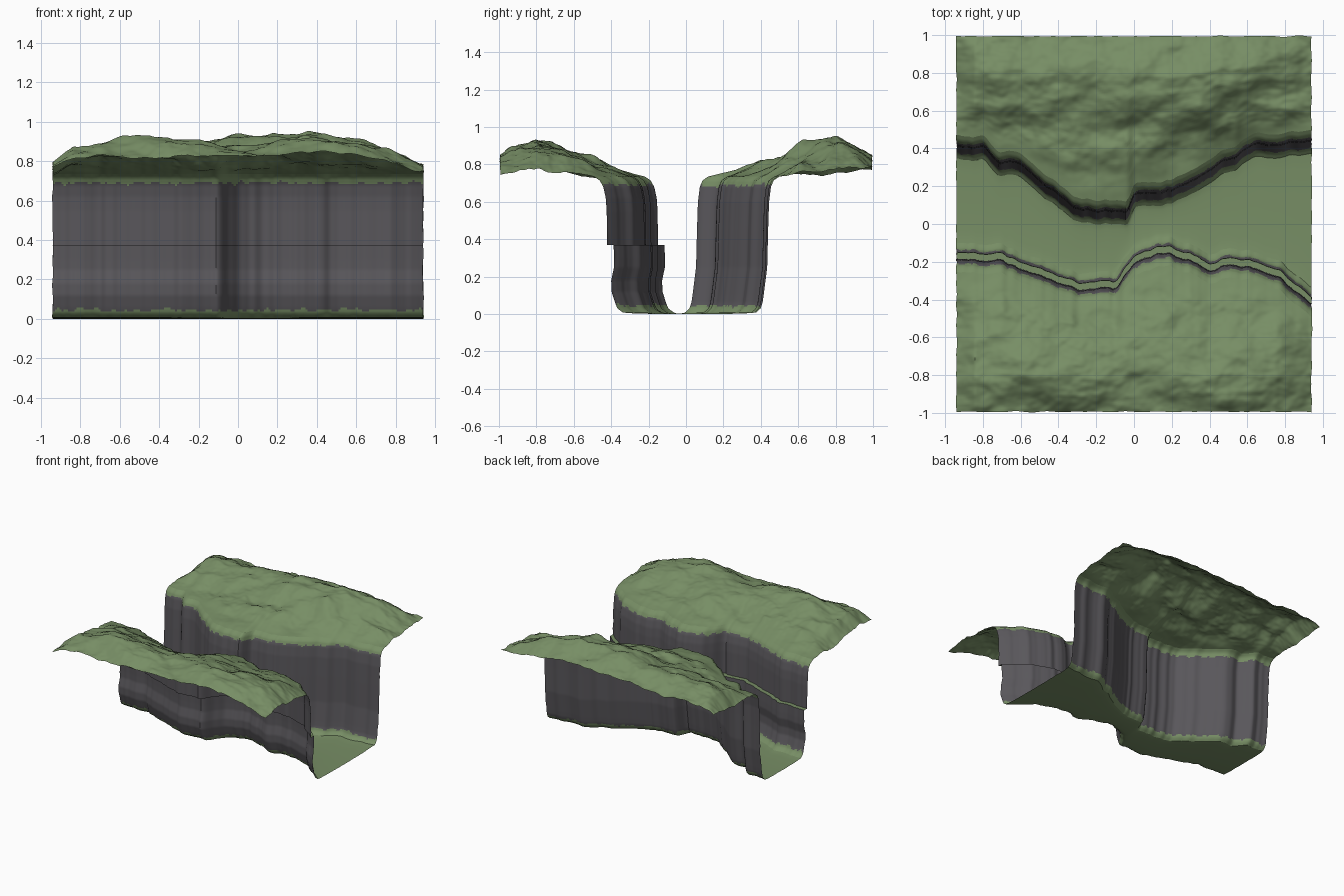
import bpy, math, random
from mathutils import Vector, noise

if "Cube" in bpy.data.objects:
    bpy.data.objects.remove(bpy.data.objects["Cube"])

random.seed(4)
NX = 170
HALF_X, HALF_Y = 0.94, 1.0


def material(name, col):
    m = bpy.data.materials.new(name)
    m.diffuse_color = (*col, 1)
    m.use_nodes = True
    m.node_tree.nodes["Principled BSDF"].inputs["Base Color"].default_value = m.diffuse_color
    return m


GRASS = material("moss green", (0.185, 0.27, 0.13))
ROCK = material("rock grey", (0.10, 0.095, 0.105))


def lerp_table(table, x):
    if x <= table[0][0]:
        return table[0][1]
    for (a, p), (b, q) in zip(table, table[1:]):
        if x <= b:
            return p + (q - p) * (x - a) / (b - a)
    return table[-1][1]


def n3(x, y, z=0.0):
    return noise.noise(Vector((x, y, z)))


# Plan outlines of the two cliffs (x, y)
NORTH = [(-.94, .41), (-.8, .41), (-.72, .33), (-.6, .315), (-.5, .23), (-.4, .145),
         (-.3, .08), (-.2, .055), (-.1, .07), (-.03, .07), (-.005, .16), (.15, .155),
         (.3, .22), (.4, .285), (.5, .335), (.65, .43), (.75, .41), (.94, .43)]
SOUTH = [(-.94, -.14), (-.85, -.155), (-.7, -.145), (-.6, -.2), (-.5, -.23), (-.4, -.265),
         (-.28, -.31), (-.18, -.295), (-.1, -.31), (-.05, -.225), (0, -.165), (.1, -.125),
         (.2, -.11), (.28, -.15), (.4, -.2), (.5, -.18), (.6, -.18), (.7, -.21),
         (.8, -.27), (.94, -.38)]
# Cliff cross-sections (z, offset from the outline)
NORTH_WALL = [(.008, -.065), (.03, -.04), (.06, -.03), (.1, -.024), (.25, -.005), (.45, 0),
              (.6, .005), (.68, .015), (.715, .03), (.735, .06)]
LOWER_WALL = [(.008, .045), (.03, .015), (.06, .003), (.12, -.016), (.18, -.018),
              (.25, -.003), (.3, -.003), (.37, -.005)]
UPPER_WALL = [(.37, -.04), (.55, -.042), (.62, -.047), (.68, -.06), (.715, -.08), (.735, -.11)]
# Plateau rise: share of the full rise against distance from the rim, and rise along x
RISE = [(0, 0), (.15, .15), (.3, .36), (.45, .62), (.6, .85), (.72, .92), (.85, .75), (1, .42)]
NORTH_AMP = [(-.94, .03), (-.84, .12), (-.6, .15), (-.2, .15), (0, .19), (.35, .23),
             (.5, .2), (.7, .14), (.94, .03)]
SOUTH_AMP = [(-.94, .03), (-.84, .13), (-.45, .2), (-.1, .16), (.2, .17), (.5, .18),
             (.75, .14), (.94, .04)]


def outline(table, x):
    """Softened outline plus the fine vertical grooves of the rock."""
    soft = sum(lerp_table(table, x + d) for d in (-.012, 0, .012)) / 3
    seed = table[0][1] * 50
    return soft + .016 * n3(x * 11, seed) + .008 * n3(x * 29, seed)


def sheet(name, rows, colour_rule):
    """Grid from rows running south to north; each row maps x to (y, z)."""
    verts, faces = [], []
    for row in rows:
        for i in range(NX + 1):
            x = -HALF_X + 2 * HALF_X * i / NX
            y, z = row(x)
            edge = .006 * n3(y * 14, z * 14, x * 3) if i in (0, NX) else 0
            verts.append((x + edge, y, z))
    w = NX + 1
    for j in range(len(rows) - 1):
        for i in range(NX):
            a = j * w + i
            faces.append((a, a + 1, a + 1 + w, a + w))
    me = bpy.data.meshes.new(name)
    me.from_pydata(verts, [], faces)
    me.materials.append(GRASS)
    me.materials.append(ROCK)
    for p in me.polygons:
        p.material_index = colour_rule(p.center)
    ob = bpy.data.objects.new(name, me)
    bpy.context.collection.objects.link(ob)
    bpy.context.view_layer.objects.active = ob
    ob.select_set(True)
    bpy.ops.object.shade_smooth_by_angle(angle=math.radians(40))
    ob.select_set(False)


def grass(c):
    return 0


def cliff(c):
    """Bare rock between the mossy foot and the mossy rim, with a ragged border."""
    ragged = .02 * n3(c.x * 30, c.y * 9)
    return 1 if .045 < c.z + ragged < .69 else 0


def wall_rows(path, prof, steps, down):
    z0, z1 = prof[0][0], prof[-1][0]
    zs = [z0 + (z1 - z0) * k / steps for k in range(steps + 1)]
    if down:
        zs.reverse()
    return [lambda x, z=z: (outline(path, x) + lerp_table(prof, z), z) for z in zs]


def plateau_rows(path, prof, amp, side, steps):
    def row(t):
        def f(x):
            rim = outline(path, x) + prof[-1][1]
            end = side * (HALF_Y - .006 + .006 * n3(x * 12, side * 9))
            # rows straighten out away from the rim
            far = side * .25 + (end - side * .25) * t
            near = rim + (end - rim) * t
            y = near + (far - near) * .3 * math.sin(math.pi * t) ** 2
            k = min(1, t * 4)
            bumps = (.04 * n3(x * 3, y * 4, 2.3) + .028 * n3(x * 6, y * 9, 5.1)
                     + .009 * n3(x * 15, y * 20, 1.7) + .004 * n3(x * 30, y * 40))
            return y, .735 + lerp_table(amp, x) * lerp_table(RISE, t) + .02 * t + k * bumps
        return f
    rows = [row(k / steps) for k in range(steps + 1)]
    return rows if side > 0 else rows[::-1]


# South bank: plateau, overhung upper cliff, ledge, lower cliff
sheet("south_plateau", plateau_rows(SOUTH, UPPER_WALL, SOUTH_AMP, -1, 70), grass)
sheet("south_upper_cliff", wall_rows(SOUTH, UPPER_WALL, 36, True), cliff)
sheet("south_ledge", [lambda x: (outline(SOUTH, x) - .04, .37),
                      lambda x: (outline(SOUTH, x) - .005, .37)], grass)
sheet("south_lower_cliff", wall_rows(SOUTH, LOWER_WALL, 36, True), cliff)


# Canyon floor, gently dished between the two cliff feet
def floor_row(t):
    def f(x):
        a = outline(SOUTH, x) + LOWER_WALL[0][1]
        b = outline(NORTH, x) + NORTH_WALL[0][1]
        return a + (b - a) * t, .008 - .008 * max(0, math.sin(math.pi * t)) ** .5
    return f


sheet("canyon_floor", [floor_row(k / 16) for k in range(17)], grass)

# North bank: cliff and plateau
sheet("north_cliff", wall_rows(NORTH, NORTH_WALL, 70, False), cliff)
sheet("north_plateau", plateau_rows(NORTH, NORTH_WALL, NORTH_AMP, 1, 70), grass)
